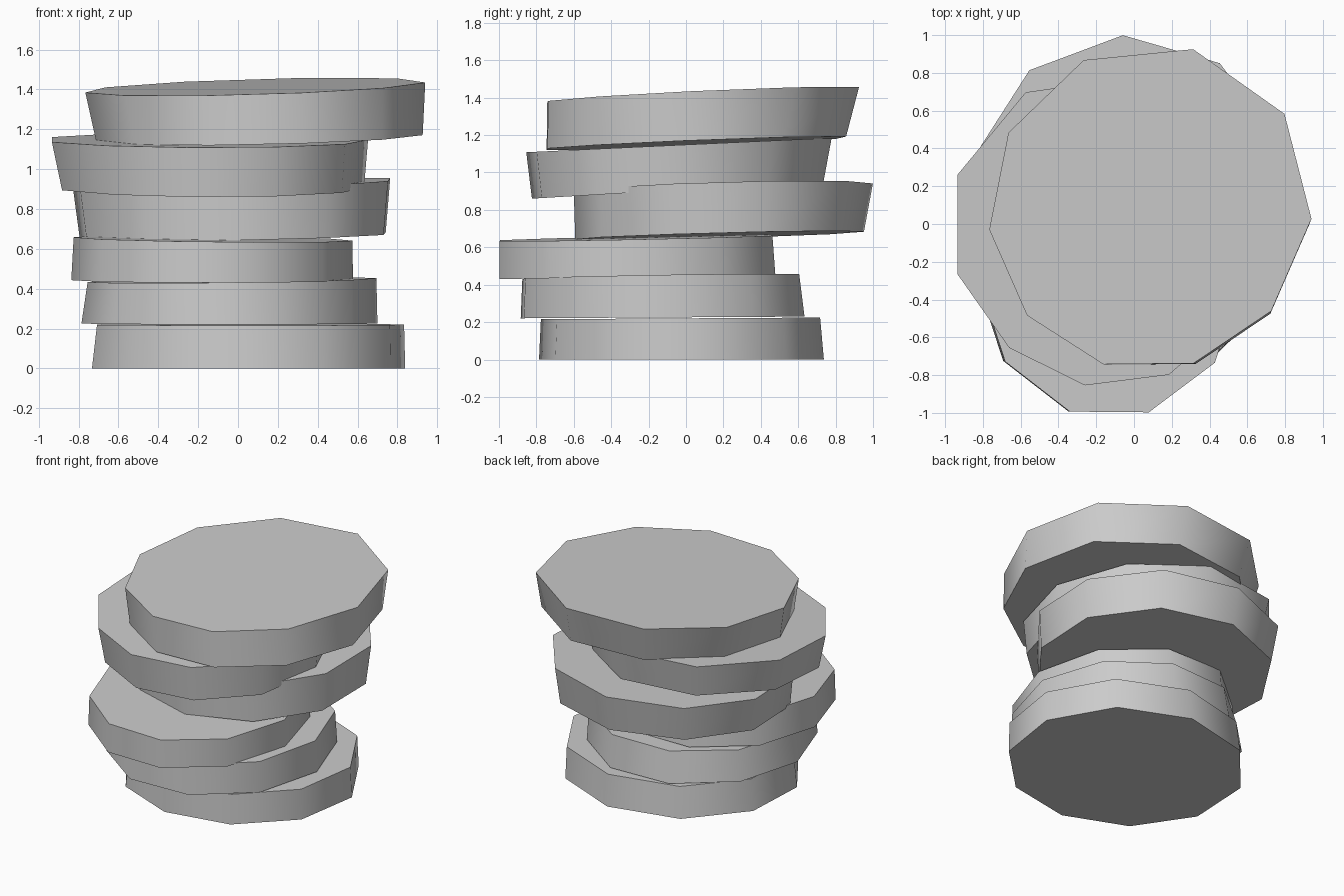
import bpy
import bmesh
from math import cos, sin, pi, radians

default = bpy.data.objects.get("Cube")
if default:
    bpy.data.objects.remove(default, do_unlink=True)

# Plain stone grey
stone = bpy.data.materials.new("stone_grey")
stone.use_nodes = True
grey = (0.6, 0.6, 0.6, 1)
stone.diffuse_color = grey
stone.node_tree.nodes["Principled BSDF"].inputs["Base Color"].default_value = grey

SIDES = 10


def ring(bm, centre, slope, radius, phase, warp, scale, bulge, toward):
    """Uneven ten-sided outline on a slightly tilted plane, swollen in one direction."""
    verts = []
    for i in range(SIDES):
        a = radians(phase) + 2 * pi * i / SIDES
        a += radians(warp) * cos(a - radians(165))
        r = scale * (1 + bulge * max(0, cos(a - radians(toward))))
        dx, dy = radius[0] * r * cos(a), radius[1] * r * sin(a)
        z = centre[2] + slope[0] * dx + slope[1] * dy
        verts.append(bm.verts.new((centre[0] + dx, centre[1] + dy, z)))
    return verts


def slab(name, bottom, bottom_slope, top, top_slope, radius, phase, warp,
         taper, bulge=0, toward=0):
    """One slab of the stack: two outlines, joined by sides and closed by caps."""
    bm = bmesh.new()
    low = ring(bm, bottom, bottom_slope, radius, phase, warp, taper, bulge, toward)
    high = ring(bm, top, top_slope, radius, phase, warp, 1, bulge, toward)
    bm.faces.new(high)
    bm.faces.new(low[::-1])
    for i in range(SIDES):
        j = (i + 1) % SIDES
        bm.faces.new((low[i], low[j], high[j], high[i]))
    mesh = bpy.data.meshes.new(name)
    bm.to_mesh(mesh)
    bm.free()
    mesh.materials.append(stone)
    obj = bpy.data.objects.new(name, mesh)
    bpy.context.collection.objects.link(obj)
    # Soft sides, crisp rims
    bpy.ops.object.select_all(action="DESELECT")
    obj.select_set(True)
    bpy.context.view_layer.objects.active = obj
    bpy.ops.object.shade_smooth_by_angle(angle=radians(45))


# The stack, from the ground up
slab("base_slab",
     bottom=(0.045, -0.025, 0), bottom_slope=(0, 0),
     top=(0.055, -0.03, 0.22), top_slope=(0, 0.006),
     radius=(0.79, 0.75), phase=12.5, warp=3, taper=1.02)

slab("second_slab",
     bottom=(-0.043, -0.125, 0.225), bottom_slope=(0, 0.006),
     top=(-0.03, -0.135, 0.443), top_slope=(0.013, 0.016),
     radius=(0.725, 0.77), phase=2, warp=0, taper=1.025)

slab("third_slab",
     bottom=(-0.13, -0.257, 0.443), bottom_slope=(0, 0.018),
     top=(-0.125, -0.265, 0.65), top_slope=(-0.012, 0.02),
     radius=(0.70, 0.765), phase=0, warp=2, taper=1.01)

slab("fourth_slab",
     bottom=(-0.02, 0.18, 0.663), bottom_slope=(0.018, 0.027),
     top=(-0.025, 0.2, 0.92), top_slope=(0.035, 0.028),
     radius=(0.825, 0.80), phase=19.5, warp=3, taper=0.965)

slab("fifth_slab",
     bottom=(-0.115, -0.075, 0.905), bottom_slope=(0, 0.06),
     top=(-0.13, -0.07, 1.145), top_slope=(0, 0.047),
     radius=(0.785, 0.795), phase=9, warp=5, taper=0.955, bulge=0.12, toward=130)

slab("top_slab",
     bottom=(0.09, 0.035, 1.155), bottom_slope=(0.02, 0.04),
     top=(0.068, 0.07, 1.412), top_slope=(0.028, 0.045),
     radius=(0.84, 0.845), phase=2, warp=5, taper=0.96, bulge=0.06, toward=47)
